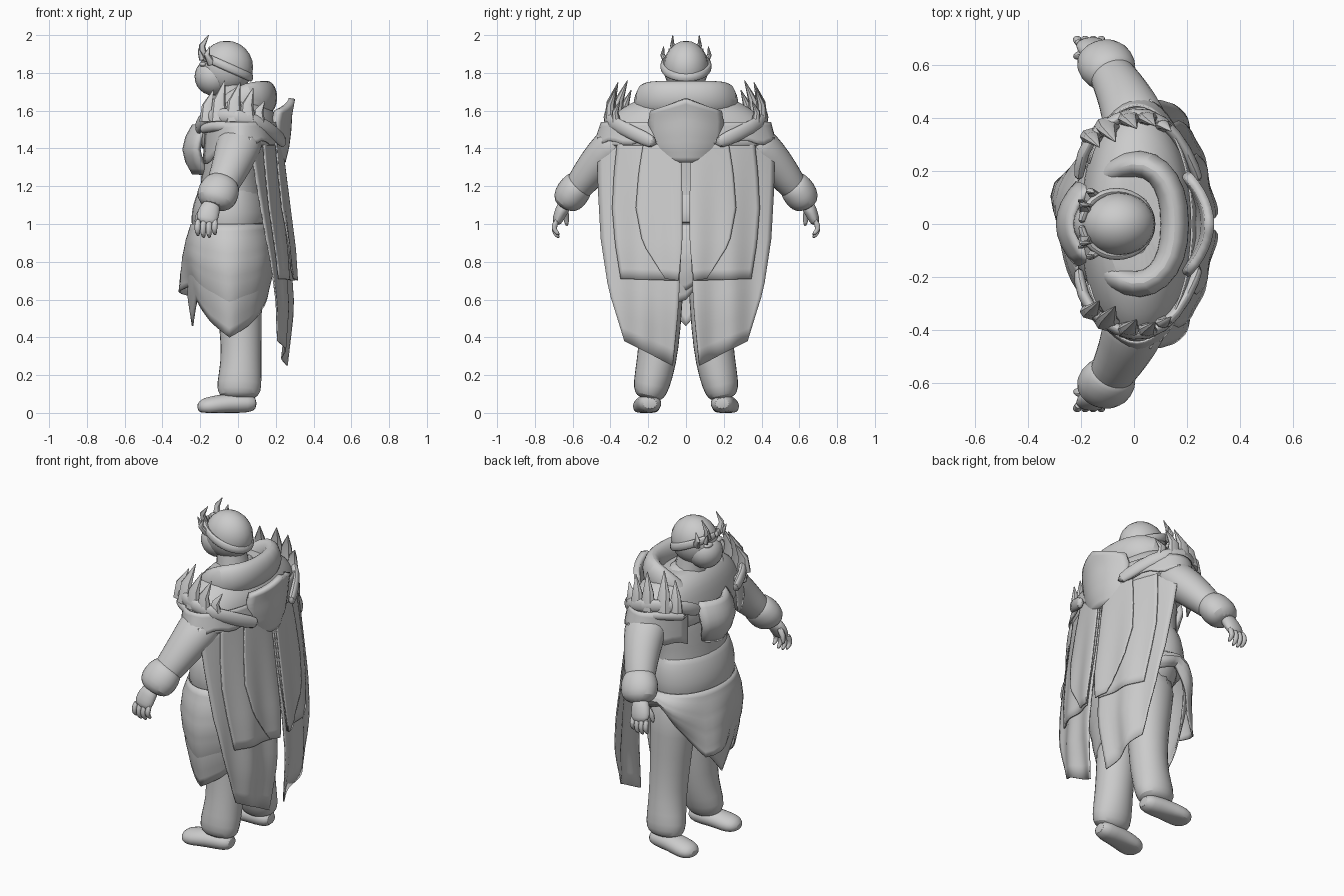
import bpy, bmesh, math
from mathutils import Vector, Matrix

old = bpy.data.objects.get("Cube")
if old:
    bpy.data.objects.remove(old, do_unlink=True)

grey = bpy.data.materials.new("plain grey")
grey.use_nodes = True
COLOR = (0.6, 0.6, 0.6, 1)
grey.diffuse_color = COLOR
grey.node_tree.nodes["Principled BSDF"].inputs["Base Color"].default_value = COLOR
X, Z = Vector((1, 0, 0)), Vector((0, 0, 1))


def finish(name, bm, mirror=False, subdiv=0, thick=0, angle=40):
    bmesh.ops.recalc_face_normals(bm, faces=bm.faces)
    mesh = bpy.data.meshes.new(name)
    bm.to_mesh(mesh)
    bm.free()
    mesh.materials.append(grey)
    ob = bpy.data.objects.new(name, mesh)
    bpy.context.collection.objects.link(ob)
    bpy.ops.object.select_all(action='DESELECT')
    ob.select_set(True)
    bpy.context.view_layer.objects.active = ob
    bpy.ops.object.shade_smooth_by_angle(angle=math.radians(angle))
    if thick:
        mod = ob.modifiers.new("thickness", 'SOLIDIFY')
        mod.thickness, mod.offset = thick, 0
    if mirror:
        ob.modifiers.new("mirror", 'MIRROR').use_axis = (False, True, False)
    if subdiv:
        mod = ob.modifiers.new("smooth", 'SUBSURF')
        mod.levels = mod.render_levels = subdiv


def sweep(name, rings, ref=X, seg=14, **opts):
    """Skin elliptical rings (centre, radius along ref, radius across)."""
    bm = bmesh.new()
    pts = [Vector(r[0]) for r in rings]
    loops = []
    for i, (_, a, b) in enumerate(rings):
        t = (pts[min(i + 1, len(pts) - 1)] - pts[max(i - 1, 0)]).normalized()
        up = (ref - t * ref.dot(t)).normalized()
        side = t.cross(up)
        loop = []
        for k in range(seg):
            w = math.tau * k / seg
            p = pts[i] + up * a * math.cos(w) + side * b * math.sin(w)
            p.z = max(p.z, 0)
            loop.append(bm.verts.new(p))
        loops.append(loop)
    for p, q in zip(loops, loops[1:]):
        for k in range(seg):
            n = (k + 1) % seg
            bm.faces.new((p[k], p[n], q[n], q[k]))
    bm.faces.new(loops[0])
    bm.faces.new(loops[-1])
    finish(name, bm, **opts)


def column(name, rows, **opts):
    """Vertical body part from rows of (x centre, z, x radius, y radius)."""
    sweep(name, [((x, 0, z), a, b) for x, z, a, b in rows], **opts)


def sheet(name, func, nu=12, nv=12, thick=0.008, **opts):
    bm = bmesh.new()
    g = [[bm.verts.new(func(i / nu, j / nv)) for j in range(nv + 1)] for i in range(nu + 1)]
    for i in range(nu):
        for j in range(nv):
            bm.faces.new((g[i][j], g[i + 1][j], g[i + 1][j + 1], g[i][j + 1]))
    bmesh.ops.remove_doubles(bm, verts=bm.verts, dist=0.0005)
    finish(name, bm, thick=thick, **opts)


def ball(name, centre, radii, **opts):
    bm = bmesh.new()
    bmesh.ops.create_uvsphere(bm, u_segments=20, v_segments=12, radius=1,
                              matrix=Matrix.Translation(centre) @ Matrix.Diagonal((*radii, 1)))
    finish(name, bm, **opts)


def spike(name, base, tip, r, bend=(0, 0, 0)):
    base, tip = Vector(base), Vector(tip)
    mid = (base + tip) / 2 + Vector(bend)
    sweep(name, [(base, r, r * .7), (mid, r * .7, r * .5), (tip, .002, .002)], seg=8, mirror=True)


def lerp(a, b, t):
    return a + (b - a) * t


def track(stops, t):
    """Piecewise linear value through evenly spaced stops."""
    f = min(max(t, 0), .9999) * (len(stops) - 1)
    i = int(f)
    return lerp(stops[i], stops[i + 1], f - i)


# Feet and trousers
sweep("shoe", [((.1, .19, .05), .03, .04), ((.06, .19, .05), .055, .065), ((-.05, .2, .05), .055, .068),
               ((-.14, .21, .035), .055, .078), ((-.19, .215, .03), .045, .065),
               ((-.215, .217, .025), .02, .03)], ref=Z, mirror=True, subdiv=1)
sweep("trouser_leg", [((-.02, .12, .95), .17, .14), ((0, .13, .7), .13, .12), ((.015, .135, .45), .115, .112),
                      ((.018, .155, .27), .108, .108), ((.005, .185, .14), .125, .1),
                      ((.005, .195, .09), .11, .08), ((.005, .2, .07), .06, .05)], mirror=True, subdiv=1)

# Torso, belly and waist wrap
column("torso", [(-.03, .8, .14, .2), (-.03, .95, .2, .28), (-.03, 1.1, .18, .28), (-.03, 1.25, .17, .27),
                 (-.01, 1.42, .18, .32), (0, 1.6, .13, .24), (-.02, 1.7, .07, .1)], subdiv=1)
column("waist_wrap", [(-.03, .95, .17, .27), (-.04, .98, .215, .305), (-.04, 1.06, .215, .31),
                      (-.04, 1.14, .195, .3), (-.045, 1.2, .165, .275), (-.045, 1.21, .14, .25)], subdiv=1)


# Wrapped skirt in two layers: long on the right hip, pointed in front, open on the left
def skirt(name, hem, grow, jut):
    def point(u, v):
        w = math.tau * (u - .5)
        z = lerp(1.0, track(hem, u), v)
        flare = track((.94, 1.06, 1.1, 1.06, .96), v) + grow
        flare += jut * v * v * math.exp(-((w - .33) / .35) ** 2)
        fold = 1 + .02 * v * math.sin(7 * w)
        return (-.045 - .21 * flare * fold * math.cos(w), .31 * flare * fold * math.sin(w), z)
    sheet(name, point, nu=48)


skirt("skirt_upper", (.65, .63, .56, .52, .58, .68, .66, .62, .78, .92, .88, .76, .65), .02, .32)
skirt("skirt_lower", (.6, .55, .46, .4, .48, .6, .46, .64, .82, .94, .9, .78, .6), -.03, 0)


# Split cape in three layers
def cape(name, outer, inner, hem, lift):
    def point(u, v):
        z = lerp(1.46, lerp(hem[0], hem[1], u), v)
        y = lerp(track(inner, v), track(outer, v), u)
        t = (1.46 - z) / 1.2
        near = track((.2, .235, .27, .285, .25), t)
        far = track((.06, .1, .14, .17, .18), t)
        fold = .014 * t * math.sin(y * 32)
        return (lerp(near, far, (y / .47) ** 2) + lift + fold, y, z)
    sheet(name, point, nu=18, nv=14, mirror=True)


cape("long_cape", (.47, .465, .45, .41, .325), (.03, .02, .025, .04, .07), (.25, .38), 0)
cape("middle_cape", (.36, .38, .39, .375, .345), (.03, .02, .02, .03, .05), (.7, .71), .014)
cape("short_cape", (.22, .25, .265, .23, .11), (.03, .02, .02, .02, .04), (.7, .71), .028)

# Shoulder mantle: a drape over rounded shoulders
column("shoulder_mantle", [(.01, 1.38, .2, .42), (.01, 1.42, .215, .48), (.01, 1.46, .215, .465),
                           (.015, 1.55, .2, .42), (.02, 1.61, .18, .35), (.03, 1.66, .13, .25),
                           (.03, 1.67, .1, .2)], seg=24, subdiv=1)


def drape_point(u, v):
    w = math.pi * lerp(-.83, .83, u)
    hem = 1.43 - .13 * max(0, -math.cos(w)) + .012 * math.sin(11 * w)
    k = lerp(.97, 1.04, v)
    return (.01 + .215 * k * math.cos(w), .46 * k * math.sin(w), lerp(1.54, hem, v))


sheet("mantle_drape", drape_point, nu=40, nv=5)

# Shoulder straps with a padded roll and bone spikes
strap = [(-.21, .16, 1.49), (-.2, .27, 1.55), (-.13, .37, 1.58), (0, .43, 1.57), (.11, .4, 1.54),
         (.2, .28, 1.48), (.25, .15, 1.42)]
sweep("shoulder_strap", [(p, .04, .024) for p in strap], ref=Z, seg=10, mirror=True, subdiv=1)
sweep("strap_roll", [((x, y, z - .055), .03, .028) for x, y, z in strap[1:5]], ref=Z, seg=10,
      mirror=True, subdiv=1)
for x, y, lean, top, r in ((-.16, .33, .04, 1.71, .045), (-.1, .37, .06, 1.76, .05), (-.02, .4, .04, 1.75, .05),
                           (.05, .4, .03, 1.72, .045), (.11, .37, .02, 1.65, .035)):
    spike("shoulder_spike", (x, y, 1.54), (x + .03, y - lean, top), r, (-.015, .015, 0))

# Rolled collar around the back of the neck
half = [((-.14, .13, 1.5), .04, .04), ((-.09, .19, 1.57), .07, .05), ((-.02, .228, 1.63), .085, .054),
        ((.06, .228, 1.665), .09, .056), ((.125, .165, 1.67), .09, .056), ((.155, .07, 1.67), .09, .056)]
other = [((x, -y, z), a, b) for (x, y, z), a, b in reversed(half)]
sweep("rolled_collar", half + other, ref=Z, subdiv=1)


# Folded hood and chest flap
def hood_point(u, v):
    s = 2 * u - 1
    z = lerp(1.6 + .065 * (1 - abs(s)), 1.33 + .02 * s * s, v)
    return (track((.285, .27, .265, .255, .235), v) - .08 * s * s, s * track((.18, .19, .185, .18, .165), v), z)


def chest_point(u, v):
    s = 2 * u - 1
    return (track((-.23, -.265, -.28, -.265, -.23), v) + .07 * s * s,
            s * track((.13, .15, .15, .13, .08), v), lerp(1.52, 1.27, v))


sheet("folded_hood", hood_point, thick=.035)
sheet("chest_flap", chest_point, nu=8, nv=8, thick=.03)

# Sleeves, cuffs and hands
sweep("sleeve", [((.02, .32, 1.47), .13, .11), ((0, .4, 1.4), .125, .11), ((-.035, .48, 1.31), .105, .1),
                 ((-.08, .56, 1.21), .09, .08), ((-.11, .6, 1.15), .075, .07)], mirror=True, subdiv=1)
sweep("cuff", [((-.07, .55, 1.235), .07, .06), ((-.08, .565, 1.215), .1, .085), ((-.105, .6, 1.165), .115, .095),
               ((-.125, .63, 1.12), .105, .085), ((-.135, .645, 1.09), .06, .05)], mirror=True, subdiv=1)
sweep("palm", [((-.13, .63, 1.12), .045, .04), ((-.155, .66, 1.07), .06, .036), ((-.165, .68, 1.02), .06, .03),
               ((-.17, .685, 1.0), .04, .018)], mirror=True, subdiv=1)
for i in range(4):
    x = -.21 + .03 * i
    drop = (.01, 0, 0, .015)[i]
    sweep("finger", [((x, .68, 1.03), .016, .016), ((x - .005, .7, .985), .018, .017),
                     ((x - .005, .695, .95 + drop), .016, .015), ((x, .67, .925 + drop), .008, .008)],
          seg=8, mirror=True, subdiv=1)
sweep("thumb", [((-.18, .64, 1.08), .022, .02), ((-.215, .635, 1.04), .02, .018),
                ((-.22, .63, .985), .01, .01)], seg=8, mirror=True, subdiv=1)

# Head and face
ball("head", (-.06, 0, 1.83), (.14, .12, .14))
ball("jaw", (-.13, 0, 1.78), (.1, .1, .1))
column("neck", [(-.03, 1.6, .1, .11), (-.04, 1.7, .085, .09), (-.05, 1.78, .08, .08)])
ball("brow", (-.185, .045, 1.845), (.02, .035, .014), mirror=True)

# Tilted circlet with horns
tilt = math.radians(24)
band = []
for i in range(17):
    w = math.tau * i / 16
    dx = -.148 * math.cos(w)
    band.append(((-.065 + dx * math.cos(tilt), .125 * math.sin(w), 1.835 - dx * math.sin(tilt)), .025, .016))
sweep("circlet", band, ref=Z, seg=8, subdiv=1)
spike("front_horn", (-.185, .055, 1.89), (-.155, .07, 2.0), .024, (-.02, .01, 0))
spike("side_horn", (-.14, .1, 1.85), (-.15, .118, 1.94), .024, (-.02, .015, 0))
spike("low_horn", (-.19, .08, 1.87), (-.21, .09, 1.93), .016)
